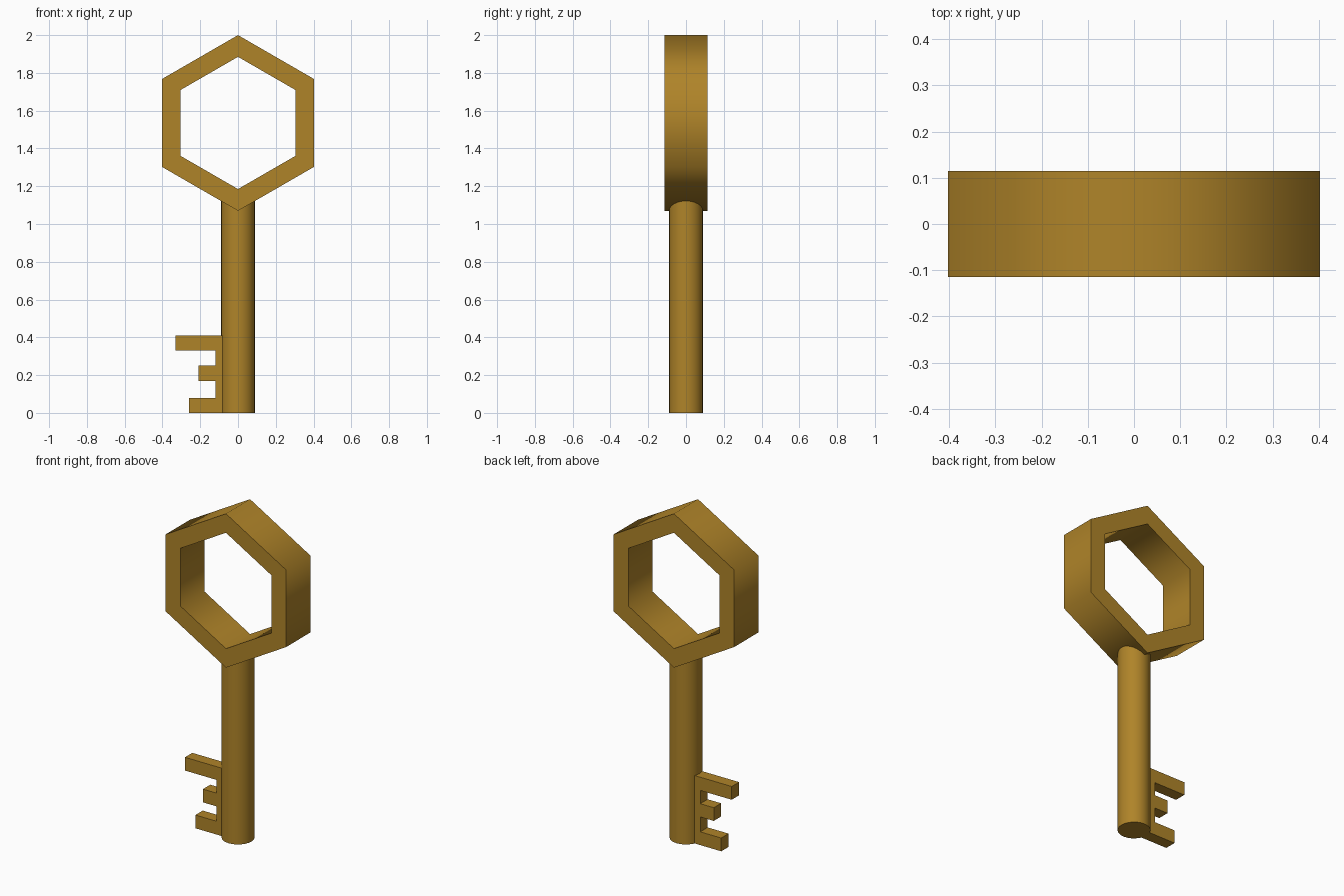
import bpy, bmesh
from math import sin, cos, pi, radians

if "Cube" in bpy.data.objects:
    bpy.data.objects.remove(bpy.data.objects["Cube"])

brass = bpy.data.materials.new("brass")
brass.diffuse_color = (0.43, 0.23, 0.022, 1)
brass.use_nodes = True
brass.node_tree.nodes["Principled BSDF"].inputs["Base Color"].default_value = brass.diffuse_color


def finish(name, bm, smooth_angle=None):
    bmesh.ops.recalc_face_normals(bm, faces=bm.faces)
    mesh = bpy.data.meshes.new(name)
    bm.to_mesh(mesh)
    bm.free()
    mesh.materials.append(brass)
    obj = bpy.data.objects.new(name, mesh)
    bpy.context.collection.objects.link(obj)
    if smooth_angle:
        bpy.ops.object.select_all(action='DESELECT')
        obj.select_set(True)
        bpy.context.view_layer.objects.active = obj
        bpy.ops.object.shade_smooth_by_angle(angle=radians(smooth_angle))
    return obj


# Bow: six-sided ring, rounded only in its shading
bm = bmesh.new()
center, half = 1.535, 0.115
sections = []
for i in range(6):
    a = pi / 2 + i * pi / 3
    sections.append([bm.verts.new((r * cos(a), y, center + r * sin(a)))
                     for r, y in ((0.465, -half), (0.465, half), (0.35, half), (0.35, -half))])
for i in range(6):
    a, b = sections[i], sections[(i + 1) % 6]
    for j in range(4):
        k = (j + 1) % 4
        bm.faces.new((a[j], a[k], b[k], b[j]))
finish("bow", bm, 65)

# Shaft: round rod ending inside the bow
bm = bmesh.new()
height = 1.14
bmesh.ops.create_cone(bm, cap_ends=True, segments=24, radius1=0.09, radius2=0.09, depth=height)
bmesh.ops.translate(bm, verts=bm.verts, vec=(0, 0, height / 2))
finish("shaft", bm, 40)

# Bit: three-toothed plate, extruded through its thickness
profile = [(-0.06, 0), (-0.26, 0), (-0.26, 0.08), (-0.12, 0.08),
           (-0.12, 0.17), (-0.21, 0.17), (-0.21, 0.25), (-0.12, 0.25),
           (-0.12, 0.33), (-0.33, 0.33), (-0.33, 0.41), (-0.06, 0.41)]
bm = bmesh.new()
face = bm.faces.new([bm.verts.new((x, -0.035, z)) for x, z in profile])
new = bmesh.ops.extrude_face_region(bm, geom=[face])["geom"]
bmesh.ops.translate(bm, verts=[v for v in new if isinstance(v, bmesh.types.BMVert)], vec=(0, 0.07, 0))
finish("bit", bm)
